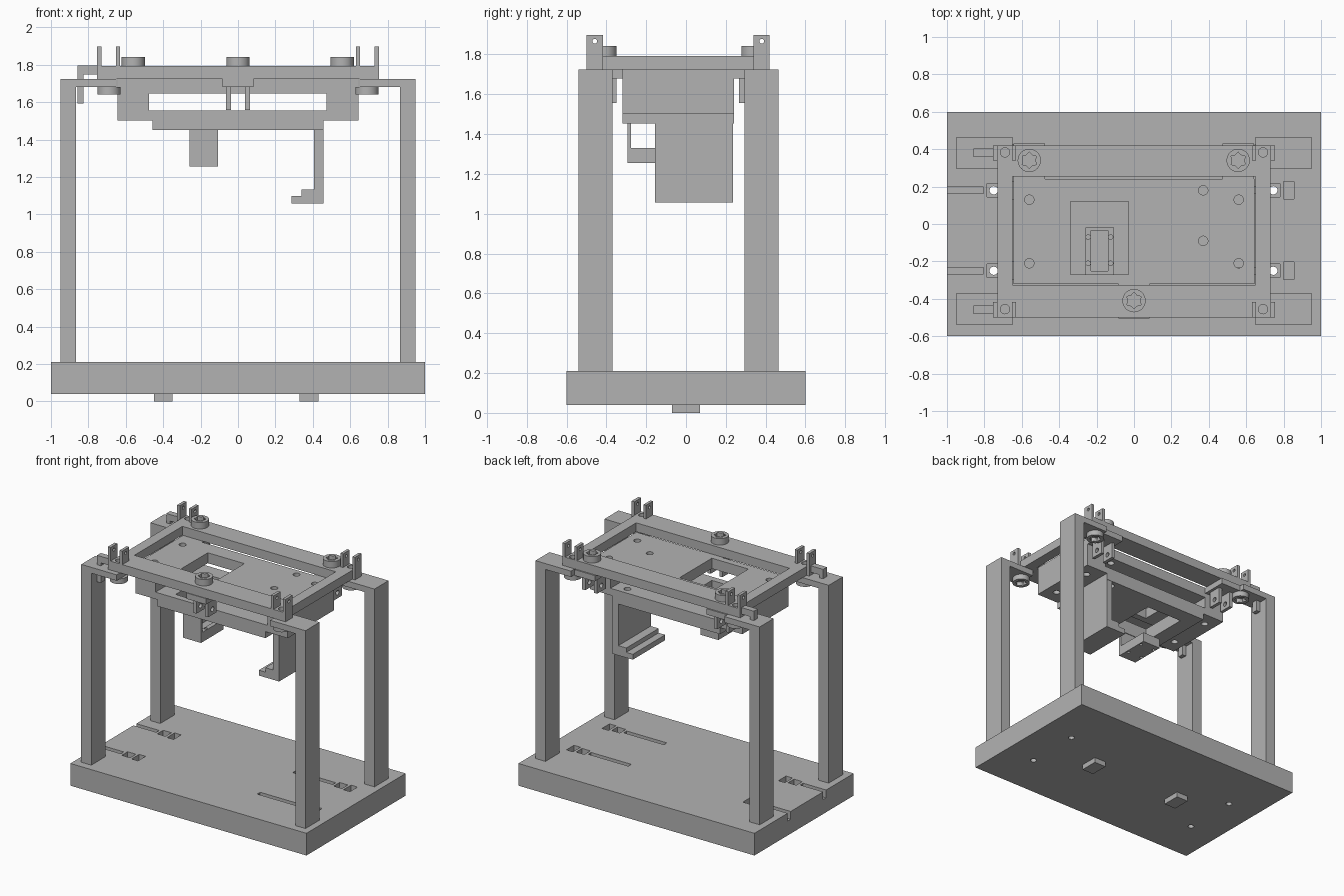
import bpy, bmesh, math
from mathutils import Matrix

if "Cube" in bpy.data.objects:
    bpy.data.objects.remove(bpy.data.objects["Cube"], do_unlink=True)

GREY = (0.45, 0.45, 0.45, 1)
mat = bpy.data.materials.new("machined_grey")
mat.use_nodes = True
mat.diffuse_color = GREY
mat.node_tree.nodes["Principled BSDF"].inputs["Base Color"].default_value = GREY


def finish(name, bm):
    bmesh.ops.recalc_face_normals(bm, faces=bm.faces)
    me = bpy.data.meshes.new(name)
    bm.to_mesh(me)
    bm.free()
    me.materials.append(mat)
    ob = bpy.data.objects.new(name, me)
    bpy.context.collection.objects.link(ob)
    return ob


def box(name, x, y, z):
    """Box from (low, high) ranges on each axis."""
    bm = bmesh.new()
    bmesh.ops.create_cube(bm, size=1)
    for v in bm.verts:
        for i, (lo, hi) in enumerate((x, y, z)):
            v.co[i] = (lo + hi) / 2 + v.co[i] * (hi - lo)
    return finish(name, bm)


def cyl(name, x, y, r, z, sides=32, axis="Z"):
    """Upright cylinder over a z range, or a rod along x centred on z."""
    bm = bmesh.new()
    if axis == "Z":
        m = Matrix.Translation((x, y, sum(z) / 2))
        depth = z[1] - z[0]
    else:
        m = Matrix.Translation((x, y, z)) @ Matrix.Rotation(math.pi / 2, 4, "Y")
        depth = 0.3
    bmesh.ops.create_cone(bm, cap_ends=True, segments=sides, radius1=r,
                          radius2=r, depth=depth, matrix=m)
    return finish(name, bm)


def prism(name, points, axis, span):
    """Extrude an outline along y (points are x, z) or z (points are x, y)."""
    bm = bmesh.new()
    put = (lambda a, b: (a, span[0], b)) if axis == "Y" else (lambda a, b: (a, b, span[0]))
    face = bm.faces.new([bm.verts.new(put(*p)) for p in points])
    d = span[1] - span[0]
    ext = bmesh.ops.extrude_face_region(bm, geom=[face])
    bmesh.ops.translate(bm, vec=(0, d, 0) if axis == "Y" else (0, 0, d),
                        verts=[v for v in ext["geom"] if isinstance(v, bmesh.types.BMVert)])
    return finish(name, bm)


def cut(ob, *cutters):
    for c in cutters:
        mod = ob.modifiers.new("cut", "BOOLEAN")
        mod.operation = "DIFFERENCE"
        mod.solver = "EXACT"
        mod.object = c
        bpy.context.view_layer.objects.active = ob
        bpy.ops.object.modifier_apply(modifier=mod.name)
        bpy.data.objects.remove(c, do_unlink=True)


def smooth(ob):
    bpy.ops.object.select_all(action="DESELECT")
    ob.select_set(True)
    bpy.context.view_layer.objects.active = ob
    bpy.ops.object.shade_smooth_by_angle(angle=math.radians(30))


def screw_head(name, x, y, z, top=True):
    """Round head with a six-lobed socket on its outer face."""
    ob = cyl(name, x, y, 0.062, z, 40)
    star = [(x + r * math.cos(a), y + r * math.sin(a))
            for i in range(12)
            for r, a in [(0.044 if i % 2 else 0.032, i * math.pi / 6)]]
    span = (z[1] - 0.03, z[1] + 0.05) if top else (z[0] - 0.05, z[0] + 0.03)
    cut(ob, prism("socket", star, "Z", span))
    smooth(ob)


# Base with cable slots, pockets and through holes
base = box("base", (-1, 1), (-0.6, 0.6), (0.04, 0.21))
for x in (-0.75, 0.745):
    for y in (0.18, -0.25):
        depth = (0.15, 0.3)
        cut(base,
            box("pocket", (x - 0.035, x + 0.035), (y - 0.036, y + 0.036), depth),
            box("pocket", (x + 0.055, x + 0.11), (y - 0.046, y + 0.046), depth),
            box("slot", (x - 0.395, x - 0.055), (y - 0.018, y + 0.018), depth),
            cyl("hole", x, y, 0.022, (0, 0.3), 24))
for side, x in (("right", -0.4), ("left", 0.38)):
    box("foot_" + side, (x - 0.05, x + 0.05), (-0.07, 0.07), (0, 0.04))

# Four posts, each with a flange reaching inward and a screw underneath
corner_rows = (("front", (-0.54, -0.37), -0.455), ("back", (0.295, 0.465), 0.383))
for row, ys, hole_y in corner_rows:
    for side, s in (("right", -1), ("left", 1)):
        name = row + "_" + side
        outline = [(0.95, 0.21), (0.95, 1.725), (0.65, 1.725),
                   (0.65, 1.68), (0.865, 1.68), (0.865, 0.21)]
        prism("post_" + name, [(s * a, b) for a, b in outline], "Y", ys)
        screw_head("lower_screw_" + name, s * 0.69, hole_y, (1.64, 1.68), False)

# Top frame with its opening and corner holes
frame = box("top_frame", (-0.73, 0.73), (-0.5, 0.42), (1.725, 1.793))
cut(frame, box("opening", (-0.65, 0.65), (-0.325, 0.255), (1.6, 1.9)))
for x in (-0.69, 0.69):
    for y in (-0.455, 0.383):
        cut(frame, cyl("hole", x, y, 0.025, (1.6, 1.9), 24))

# Paired ears at the frame corners, and the bent latches on one end
for row, ys in (("front", (-0.5, -0.417)), ("back", (0.34, 0.42))):
    mid = sum(ys) / 2
    for side, s in (("right", -1), ("left", 1)):
        for part, lo, hi, z in (("inner", 0.63, 0.652, 1.79), ("outer", 0.73, 0.753, 1.725)):
            ear = box(f"{part}_ear_{row}_{side}", sorted((s * lo, s * hi)), ys, (z, 1.897))
            cut(ear, cyl("hole", s * lo, mid, 0.012, 1.866, 16, "X"))
    latch = [(-0.75, 1.797), (-0.857, 1.797), (-0.857, 1.594),
             (-0.825, 1.594), (-0.825, 1.747), (-0.75, 1.747)]
    prism("latch_" + row, latch, "Y", (mid - 0.023, mid + 0.023))

# Hanging carriage: stepped block with a long window and a square shaft
half = [(0.645, 1.725), (0.645, 1.502), (0.457, 1.502), (0.457, 1.452)]
carriage = prism("carriage", half + [(-a, b) for a, b in reversed(half)], "Y", (-0.32, 0.24))
cut(carriage,
    box("window", (-0.475, 0.472), (-1, 1), (1.555, 1.645)),
    box("shaft", (-0.34, -0.03), (-0.27, 0.12), (1.4, 1.8)))
for x, y in [(x, y) for x in (-0.56, 0.56) for y in (0.13, -0.21)] + [(0.37, 0.18), (0.37, -0.09)]:
    cut(carriage, cyl("hole", x, y, 0.025, (1.4, 1.8), 24))

# Three lugs tying the carriage to the frame, each with two ears and a screw
lugs = (("front", 0, 0.083, (-0.505, -0.32), (-0.45, -0.35), -0.41),
        ("back_right", -0.56, 0.085, (0.24, 0.43), (0.267, 0.37), 0.34),
        ("back_left", 0.557, 0.085, (0.24, 0.43), (0.267, 0.37), 0.34))
for name, x, w, ys, ear_y, screw_y in lugs:
    box("lug_" + name, (x - w, x + w), ys, (1.68, 1.725))
    for tag, s in (("a", -1), ("b", 1)):
        c = x + s * 0.05
        ear = box(f"lug_ear_{name}_{tag}", (c - 0.013, c + 0.013), ear_y, (1.557, 1.682))
        cut(ear, cyl("hole", c, sum(ear_y) / 2, 0.018, 1.6, 20, "X"))
    screw_head("upper_screw_" + name, x, screw_y, (1.793, 1.842))

# Small cradle under the shaft: front wall and pocketed floor
cradle = box("cradle", (-0.26, -0.107), (-0.295, -0.02), (1.255, 1.455))
cut(cradle,
    box("space", (-0.4, 0), (-0.275, 0.1), (1.33, 1.6)),
    box("pocket", (-0.23, -0.14), (-0.252, -0.035), (1.3, 1.4)))
for x in (-0.245, -0.125):
    for y in (-0.07, -0.21):
        cut(cradle, cyl("hole", x, y, 0.012, (1.2, 1.4), 16))

# Long drop bracket with a stepped toe
bracket = [(0.457, 1.452), (0.457, 1.057), (0.285, 1.057), (0.285, 1.098),
           (0.34, 1.098), (0.34, 1.132), (0.407, 1.132), (0.407, 1.452)]
prism("drop_bracket", bracket, "Y", (-0.155, 0.237))
